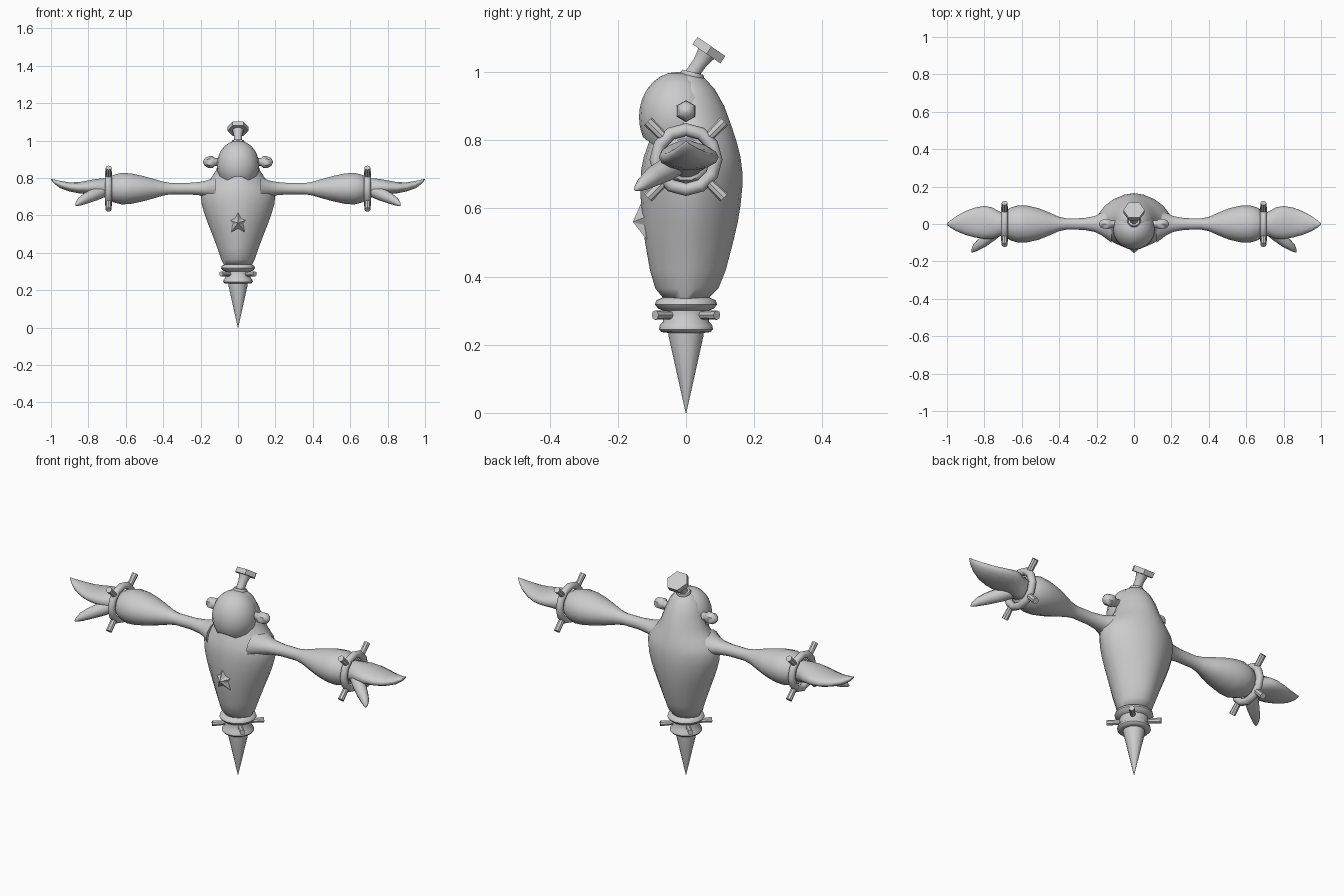
import bpy, bmesh, math
from mathutils import Vector

if "Cube" in bpy.data.objects:
    bpy.data.objects.remove(bpy.data.objects["Cube"])

grey = bpy.data.materials.new("light grey")
grey.diffuse_color = (0.6, 0.6, 0.6, 1)
grey.use_nodes = True
grey.node_tree.nodes["Principled BSDF"].inputs["Base Color"].default_value = grey.diffuse_color
X, Y, Z = Vector((1, 0, 0)), Vector((0, 1, 0)), Vector((0, 0, 1))


def finish(name, bm, angle=40, mirror=False):
    bmesh.ops.recalc_face_normals(bm, faces=bm.faces)
    me = bpy.data.meshes.new(name)
    bm.to_mesh(me)
    bm.free()
    me.materials.append(grey)
    ob = bpy.data.objects.new(name, me)
    bpy.context.collection.objects.link(ob)
    bpy.ops.object.select_all(action='DESELECT')
    ob.select_set(True)
    bpy.context.view_layer.objects.active = ob
    if angle:
        bpy.ops.object.shade_smooth_by_angle(angle=math.radians(angle))
    if mirror:
        ob.modifiers.new("mirror", 'MIRROR')
    return ob


def loft(bm, rings, u, v, n=16, power=1.0, phase=0.0):
    """Skin capped superellipse rings: (centre, radius along u, radius along v)."""
    loops = []
    for c, ru, rv in rings:
        loop = []
        for i in range(n):
            a = 2 * math.pi * i / n + phase
            ca, sa = math.cos(a), math.sin(a)
            pu = math.copysign(abs(ca) ** power, ca)
            pv = math.copysign(abs(sa) ** power, sa)
            loop.append(bm.verts.new(Vector(c) + u * (ru * pu) + v * (rv * pv)))
        loops.append(loop)
    for a, b in zip(loops, loops[1:]):
        for i in range(n):
            j = (i + 1) % n
            bm.faces.new((a[i], a[j], b[j], b[i]))
    bm.faces.new(loops[0][::-1])
    bm.faces.new(loops[-1])


def turned(bm, origin, axis, profile, n=8, phase=0.0):
    """Turned solid: profile of (distance along axis, radius)."""
    axis = Vector(axis).normalized()
    side = Z if abs(axis.z) < 0.9 else Y
    u = axis.cross(side).normalized()
    o = Vector(origin)
    loft(bm, [(o + axis * d, r, r) for d, r in profile], u, axis.cross(u), n, 1.0, phase)


def ring(bm, centre, axis, major, minor, n=16, m=8):
    """Torus around an axis."""
    axis = Vector(axis).normalized()
    u = axis.cross(Y if abs(axis.y) < 0.9 else X).normalized()
    w = axis.cross(u)
    g = []
    for i in range(n):
        a = 2 * math.pi * i / n
        d = u * math.cos(a) + w * math.sin(a)
        g.append([bm.verts.new(Vector(centre) + d * (major + minor * math.cos(2 * math.pi * k / m))
                  + axis * (minor * math.sin(2 * math.pi * k / m))) for k in range(m)])
    for i in range(n):
        for k in range(m):
            p, q, l = g[i], g[(i + 1) % n], (k + 1) % m
            bm.faces.new((p[k], q[k], q[l], p[l]))


# body: pear shape that narrows into the back of the head
body = [(.335, .075, -.065, .065), (.365, .09, -.09, .095), (.42, .108, -.106, .117),
        (.5, .138, -.12, .138), (.56, .162, -.128, .152), (.61, .18, -.132, .16),
        (.66, .194, -.134, .165), (.71, .2, -.132, .165), (.75, .188, -.124, .16),
        (.79, .15, -.11, .15), (.84, .118, -.09, .134), (.9, .1, -.08, .112),
        (.95, .078, -.06, .084), (.98, .05, -.04, .056), (.998, .02, -.01, .025)]
bm = bmesh.new()
loft(bm, [((0, (f + b) / 2, z), w, (b - f) / 2) for z, w, f, b in body], X, Y, 20, 1.15)
finish("body", bm, 60)

# head: egg set into the front of the body
bm = bmesh.new()
bmesh.ops.create_uvsphere(bm, u_segments=20, v_segments=14, radius=1)
for v in bm.verts:
    v.co = Vector((v.co.x * .113, v.co.y * .112 - .026, v.co.z * .132 + .868))
head = finish("head", bm, 50)

# mouth: frowning crescent cut into the head
bm = bmesh.new()
top, bottom = [], []
for i in range(9):
    t = i / 4 - 1
    top.append((.07 * t, .808 - .034 * t * t))
    bottom.append((.07 * t, .785 - .011 * t * t - .001))
outline = top + bottom[::-1]
front = bm.faces.new([bm.verts.new((x, -.2, z)) for x, z in outline])
back = bmesh.ops.extrude_face_region(bm, geom=[front])
for v in [g for g in back["geom"] if isinstance(g, bmesh.types.BMVert)]:
    v.co.y = -.108 + v.co.x ** 2 * 6
cutter = finish("mouth_cutter", bm, 0)
cutter.hide_render = True
cutter.hide_set(True)
cut = head.modifiers.new("mouth", 'BOOLEAN')
cut.operation, cut.object, cut.solver = 'DIFFERENCE', cutter, 'EXACT'

# ear bolts
bm = bmesh.new()
turned(bm, (.09, 0, .885), X, [(0, .022), (.035, .022), (.045, .032), (.07, .031),
                               (.088, .02), (.097, .004)], 6, math.pi / 6)
finish("ear_bolts", bm, 50, True)

# star: raised faceted badge on the chest
bm = bmesh.new()
peak = bm.verts.new((0, -.156, .56))
pts = []
for i in range(10):
    a = math.pi / 2 + i * math.pi / 5
    r = .062 if i % 2 == 0 else .03
    x, z = r * math.cos(a), .56 + r * math.sin(a)
    pts.append(bm.verts.new((x, -.128 + .04 * (.6 - z) + x * x * 6, z)))
for i in range(10):
    bm.faces.new((peak, pts[i], pts[(i + 1) % 10]))
rim = [bm.verts.new(p.co + Vector((0, .03, 0))) for p in pts]
for i in range(10):
    j = (i + 1) % 10
    bm.faces.new((pts[i], rim[i], rim[j], pts[j]))
bm.faces.new(rim)
finish("chest_star", bm, 0)

# screw on top of the head, leaning back
lean = Vector((0, .57, .83))
bm = bmesh.new()
turned(bm, (0, .012, .985), lean, [(0, .021), (.05, .022), (.075, .027), (.088, .032)], 10)
finish("head_screw_shaft", bm, 40)
bm = bmesh.new()
turned(bm, (0, .06, 1.053), lean, [(0, .057), (.026, .057)], 6)
finish("head_screw_cap", bm, 0)
bm = bmesh.new()
ring(bm, (0, .018, .99), (0, .25, 1), .026, .011, 12, 6)
finish("head_screw_collar", bm, 60)

# arms: thin upper arm swelling into the forearm
arm = [(.12, .1, .062), (.17, .062, .044), (.21, .042, .036), (.27, .031, .031), (.36, .03, .031),
       (.4, .038, .038), (.45, .06, .053), (.51, .084, .07), (.57, .098, .083),
       (.62, .099, .087), (.66, .088, .077), (.69, .066, .062)]
bm = bmesh.new()
loft(bm, [((x, 0, .743), a, b) for x, a, b in arm], Y, Z, 14)
finish("arms", bm, 60, True)

# wrist cuffs with four diagonal studs
bm = bmesh.new()
ring(bm, (.692, 0, .743), X, .088, .019, 12, 8)
finish("wrist_cuffs", bm, 60, True)
bm = bmesh.new()
for i in range(4):
    a = math.pi / 4 + i * math.pi / 2
    turned(bm, (.692, 0, .743), (0, math.cos(a), math.sin(a)), [(.085, .014), (.158, .016)], 8)
finish("wrist_studs", bm, 40, True)

# hands: flat mitten with a pointed tip
hand = [(.67, 0, .743, .055, .055), (.72, 0, .748, .066, .052), (.76, .005, .752, .084, .043),
        (.8, .008, .75, .088, .038), (.85, .008, .748, .08, .031), (.9, .005, .752, .064, .025),
        (.95, .002, .765, .04, .02), (.98, 0, .779, .02, .012), (1, 0, .793, .004, .003)]
bm = bmesh.new()
loft(bm, [((x, y, z), a, b) for x, y, z, a, b in hand], Y, Z, 14)
finish("hands", bm, 60, True)

# thumbs
bm = bmesh.new()
u = Vector((.65, .76, 0))
w = Vector((.14, -.12, -.08)).normalized().cross(u).normalized()
thumb = [(.71, -.015, .738, .035), (.765, -.06, .712, .034), (.81, -.098, .692, .029),
         (.845, -.125, .673, .021), (.862, -.142, .66, .011), (.868, -.15, .654, .003)]
loft(bm, [((x, y, z), r, r) for x, y, z, r in thumb], u, w, 10)
finish("thumbs", bm, 60, True)

# waist collar with four diagonal studs
bm = bmesh.new()
turned(bm, (0, 0, 0), Z, [(.235, .055), (.237, .072), (.245, .079), (.257, .077), (.268, .067),
                          (.3, .067), (.306, .082), (.318, .091), (.33, .087), (.338, .07)], 20)
finish("waist_collar", bm, 50)
bm = bmesh.new()
for i in range(4):
    a = math.pi / 4 + i * math.pi / 2
    turned(bm, (0, 0, .287), (math.cos(a), math.sin(a), 0), [(.055, .012), (.128, .014)], 8)
finish("waist_studs", bm, 40)

# spike the figure stands on
bm = bmesh.new()
turned(bm, (0, 0, 0), Z, [(0, .001), (.225, .051), (.24, .051)], 12)
finish("spike", bm, 45)
